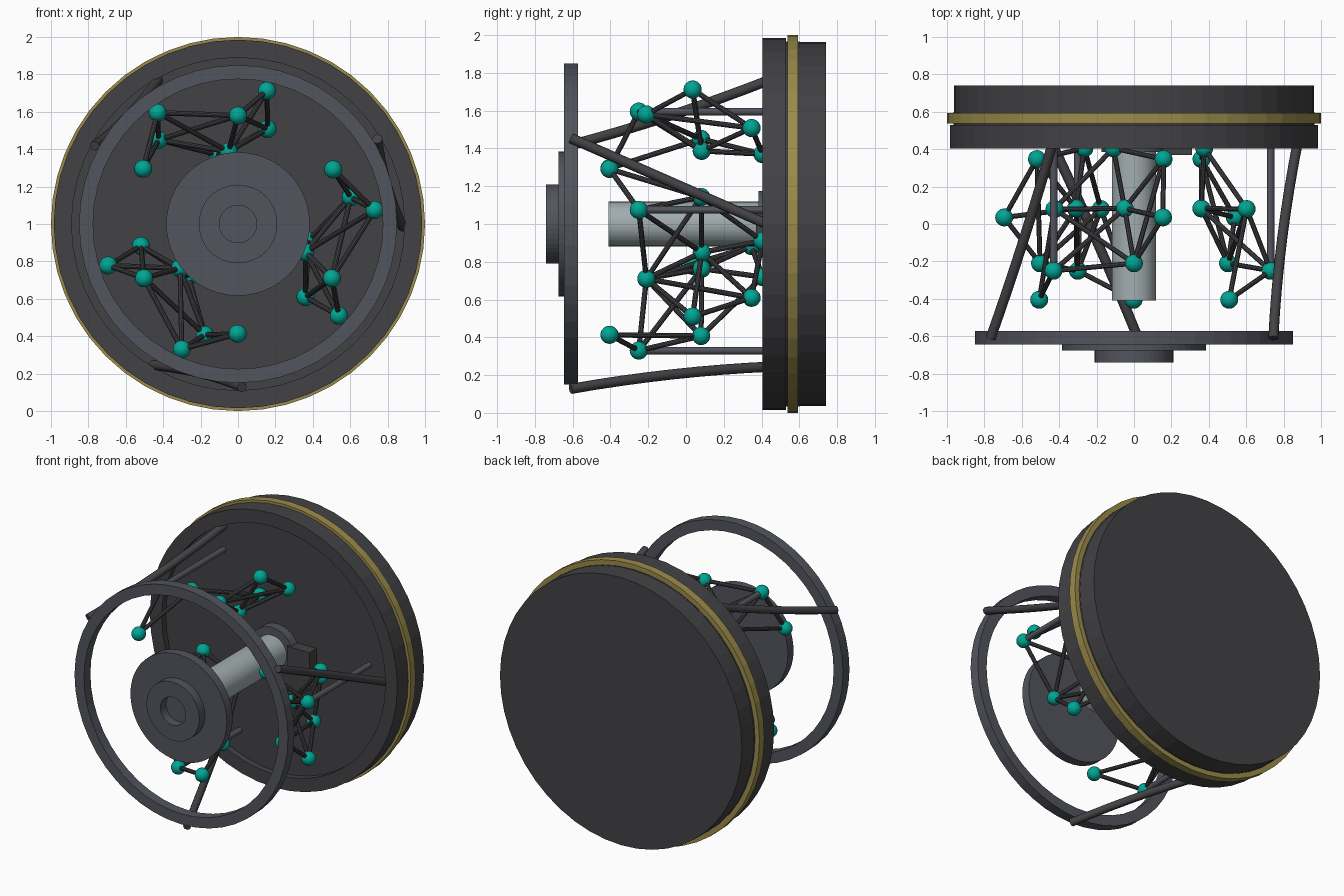
import bpy, bmesh, math
from mathutils import Vector, Matrix

if "Cube" in bpy.data.objects:
    bpy.data.objects.remove(bpy.data.objects["Cube"])

SEG = 48


def material(name, rgb):
    m = bpy.data.materials.new(name)
    m.diffuse_color = (*rgb, 1)
    m.use_nodes = True
    m.node_tree.nodes["Principled BSDF"].inputs["Base Color"].default_value = m.diffuse_color
    return m


DARK = material("dark_grey", (0.055, 0.055, 0.06))
FRAME = material("frame_grey", (0.085, 0.09, 0.11))
STEEL = material("pale_steel", (0.36, 0.42, 0.43))
GOLD = material("gold", (0.33, 0.26, 0.07))
TEAL = material("teal", (0.0, 0.38, 0.30))


def finish(bm, name, mat, smooth=False):
    bmesh.ops.recalc_face_normals(bm, faces=bm.faces)
    for f in bm.faces:
        f.smooth = smooth
    me = bpy.data.meshes.new(name)
    bm.to_mesh(me)
    bm.free()
    me.materials.append(mat)
    ob = bpy.data.objects.new(name, me)
    bpy.context.collection.objects.link(ob)
    return ob


def lathe(name, profile, mat, closed=False):
    """Spin (radius, y) points around the y axis through z = 1."""
    bm = bmesh.new()
    rings = []
    for r, y in profile:
        if r == 0:
            rings.append([bm.verts.new((0, y, 1))] * SEG)
        else:
            rings.append([bm.verts.new((r * math.cos(2 * math.pi * i / SEG), y,
                                        1 + r * math.sin(2 * math.pi * i / SEG)))
                          for i in range(SEG)])
    pairs = list(zip(rings, rings[1:] + rings[:1]))
    for a, b in pairs if closed else pairs[:-1]:
        for i in range(SEG):
            j = (i + 1) % SEG
            quad = list(dict.fromkeys((a[i], a[j], b[j], b[i])))
            bm.faces.new(quad)
    return finish(bm, name, mat)


def add_rod(bm, a, b, r, seg=10):
    a, b = Vector(a), Vector(b)
    d = b - a
    mat = Matrix.Translation((a + b) / 2) @ d.to_track_quat('Z', 'Y').to_matrix().to_4x4()
    bmesh.ops.create_cone(bm, cap_ends=True, segments=seg, radius1=r, radius2=r,
                          depth=d.length, matrix=mat)


def turn(p, k):
    """Rotate an (x, y, z) point about the main axis by k thirds of a turn."""
    a = -k * 2 * math.pi / 3
    x, y, z = p
    z -= 1
    return Vector((x * math.cos(a) - z * math.sin(a), y,
                   1 + x * math.sin(a) + z * math.cos(a)))


# Large rear drum: recessed front dish, gold band, back plate
lathe("front_dish", [(0, 0.45), (0.89, 0.45), (0.89, 0.405), (0.985, 0.405),
                     (0.985, 0.53), (0, 0.53)], DARK)
lathe("drum_core", [(0, 0.525), (0.965, 0.525), (0.965, 0.60), (0, 0.60)], DARK)
lathe("gold_band", [(0.94, 0.537), (1.0, 0.537), (1.0, 0.593), (0.94, 0.593)], GOLD, True)
lathe("back_plate", [(0, 0.593), (0.963, 0.593), (0.963, 0.74), (0, 0.74)], DARK)

# Central tube with its base flange and small box
lathe("centre_tube", [(0, -0.41), (0.118, -0.41), (0.118, 0.45), (0, 0.45)], STEEL)
lathe("tube_flange", [(0, 0.385), (0.175, 0.385), (0.175, 0.46), (0, 0.46)], FRAME)
bm = bmesh.new()
bmesh.ops.create_cube(bm, size=1, matrix=Matrix.Translation((0.22, 0.415, 1.01))
                      @ Matrix.Diagonal((0.18, 0.09, 0.14, 1)))
finish(bm, "base_box", DARK)

# Front ring, front disc and its bored hub
lathe("front_ring", [(0.775, -0.645), (0.85, -0.645), (0.85, -0.572), (0.775, -0.572)],
      FRAME, True)
lathe("front_disc", [(0, -0.675), (0.384, -0.675), (0.384, -0.61), (0, -0.61)], FRAME)
lathe("front_hub", [(0.1, -0.74), (0.21, -0.74), (0.21, -0.67), (0.1, -0.67)], FRAME, True)

# Truss joints of one cluster, repeated three times
NODES = {
    "tip": (-0.507, -0.405, 1.295), "outer": (-0.43, -0.25, 1.595),
    "low": (-0.425, 0.08, 1.45), "mid": (0.0, -0.21, 1.58),
    "inner": (-0.05, 0.083, 1.387), "top": (0.155, 0.035, 1.712),
    "far": (0.158, 0.347, 1.508), "root": (-0.11, 0.405, 1.37),
}
EDGES = ["tip outer", "tip low", "outer low", "outer mid", "outer inner", "low mid",
         "low inner", "low root", "mid inner", "mid top", "mid far", "top inner",
         "top far", "inner far", "inner root", "far root"]

for k in range(3):
    # Joint balls
    bm = bmesh.new()
    for p in NODES.values():
        bmesh.ops.create_uvsphere(bm, u_segments=20, v_segments=12, radius=0.048,
                                  matrix=Matrix.Translation(turn(p, k)))
    finish(bm, f"truss_joints_{k + 1}", TEAL, True)

    # Truss bars
    bm = bmesh.new()
    for e in EDGES:
        a, b = e.split()
        add_rod(bm, turn(NODES[a], k), turn(NODES[b], k), 0.014)
    finish(bm, f"truss_bars_{k + 1}", DARK)

    # Straight rod from the outer joint back to the dish
    bm = bmesh.new()
    x, y, z = NODES["outer"]
    add_rod(bm, turn((x, y, z), k), turn((x, 0.46, z), k), 0.02, 12)
    finish(bm, f"axial_rod_{k + 1}", FRAME)

    # Slightly bowed support strut from the front ring to the dish
    cu = bpy.data.curves.new(f"support_strut_{k + 1}", 'CURVE')
    cu.dimensions = '3D'
    cu.bevel_depth = 0.027
    cu.bevel_resolution = 2
    cu.use_fill_caps = True
    sp = cu.splines.new('POLY')
    a, c = Vector((0.745, -0.61, 1.455)), Vector((0.88, 0.46, 0.985))
    m = (a + c) / 2 + Vector((-0.04, 0, 0))
    sp.points.add(8)
    for i, pt in enumerate(sp.points):
        t = i / 8
        pt.co = (*turn(a * (1 - t) ** 2 + m * 2 * t * (1 - t) + c * t * t, k), 1)
    cu.materials.append(DARK)
    bpy.context.collection.objects.link(bpy.data.objects.new(cu.name, cu))
